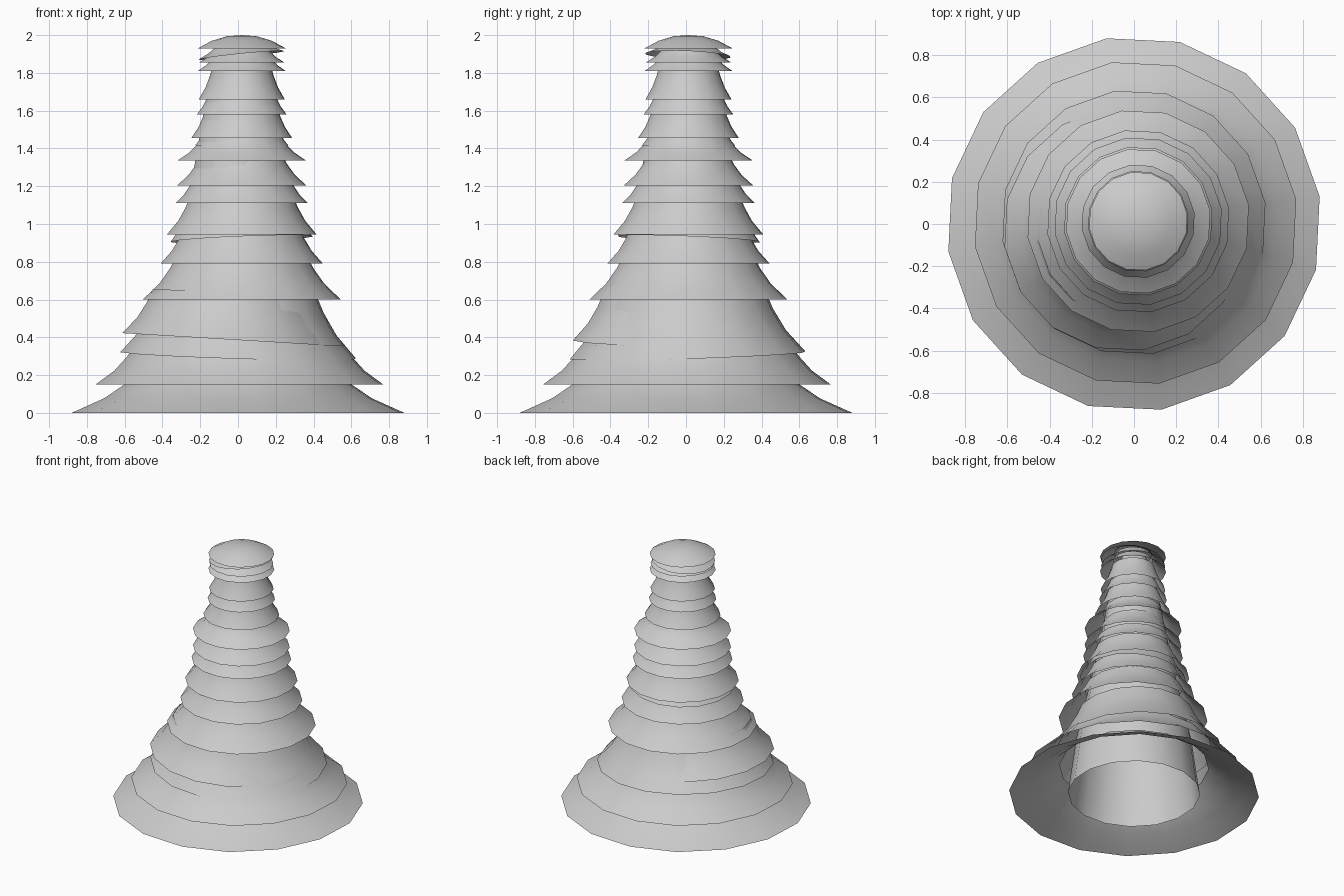
import bpy, bmesh, math

if "Cube" in bpy.data.objects:
    bpy.data.objects.remove(bpy.data.objects["Cube"])

SIDES = 16
TURN = math.radians(8.4)


def lathe(name, profile, cx=0.0, cy=0.0, sx=0.0, sy=0.0, fade=True):
    """Open shell of revolution; sx, sy tilt the rim, easing out upwards."""
    bm = bmesh.new()
    rings = []
    for i, (r, z) in enumerate(profile):
        k = 1 - 0.5 * i / len(profile) if fade else 1
        if r == 0:
            rings.append([bm.verts.new((cx, cy, z))])
            continue
        ring = []
        for s in range(SIDES):
            a = TURN + s * math.tau / SIDES
            x, y = r * math.cos(a), r * math.sin(a)
            ring.append(bm.verts.new((cx + x, cy + y, z + k * (sx * x + sy * y))))
        rings.append(ring)
    for lo, hi in zip(rings, rings[1:]):
        for s in range(SIDES):
            n = (s + 1) % SIDES
            if len(hi) == 1:
                bm.faces.new((lo[s], lo[n], hi[0]))
            else:
                bm.faces.new((lo[s], lo[n], hi[n], hi[s]))
    me = bpy.data.meshes.new(name)
    bm.to_mesh(me)
    bm.free()
    me.shade_smooth()
    ob = bpy.data.objects.new(name, me)
    bpy.context.collection.objects.link(ob)
    return ob


def skirt(z, r, top_z, top_r):
    """Concave flared profile from the rim up to the neck."""
    return [(r, z),
            (top_r + (r - top_r) * 0.52, z + (top_z - z) * 0.35),
            (top_r + (r - top_r) * 0.2, z + (top_z - z) * 0.7),
            (top_r, top_z)]


# hollow trunk inside the branches
lathe("trunk", [(0.47, 0), (0.41, 0.45), (0.27, 1.1), (0.15, 1.78), (0.08, 1.95)])

# level branch tiers: rim height, rim radius, neck height, neck radius
tiers = [
    (0.00, 0.89, 0.22, 0.53), (0.15, 0.77, 0.36, 0.56),
    (0.60, 0.53, 0.84, 0.345), (0.79, 0.435, 0.98, 0.31),
    (0.945, 0.40, 1.15, 0.275), (1.11, 0.355, 1.24, 0.26),
    (1.205, 0.345, 1.36, 0.22), (1.30, 0.25, 1.38, 0.21),
    (1.335, 0.345, 1.46, 0.21), (1.415, 0.25, 1.50, 0.20),
    (1.455, 0.27, 1.62, 0.19), (1.58, 0.24, 1.70, 0.175),
    (1.66, 0.23, 1.84, 0.155), (1.81, 0.235, 1.90, 0.14),
    (1.855, 0.228, 1.94, 0.13),
]
for i, (z, r, tz, tr) in enumerate(tiers):
    f = min(1, z / 0.4)
    lathe(f"branch_tier_{i + 1}", skirt(z, r, tz, tr), 0.02 * f, 0.013 * f)

# crooked tiers: skirt profile, centre, tilt
crooked = [
    ((0.305, 0.63, 0.64, 0.415), 0.0, 0.008, -0.03, 0.03),
    ((0.388, 0.58, 0.64, 0.415), -0.04, -0.025, -0.06, 0.0),
    ((0.92, 0.38, 1.08, 0.29), 0.02, 0.015, 0.04, -0.04),
    ((1.893, 0.228, 1.955, 0.13), 0.018, 0.01, 0.10, -0.04),
]
for i, (p, cx, cy, sx, sy) in enumerate(crooked):
    lathe(f"crooked_tier_{i + 1}", skirt(*p), cx, cy, sx, sy)

# rounded cap
lathe("top_cap", [(0.235, 1.93), (0.16, 1.97), (0.08, 1.994), (0, 2.0)], 0.02, 0.013)
